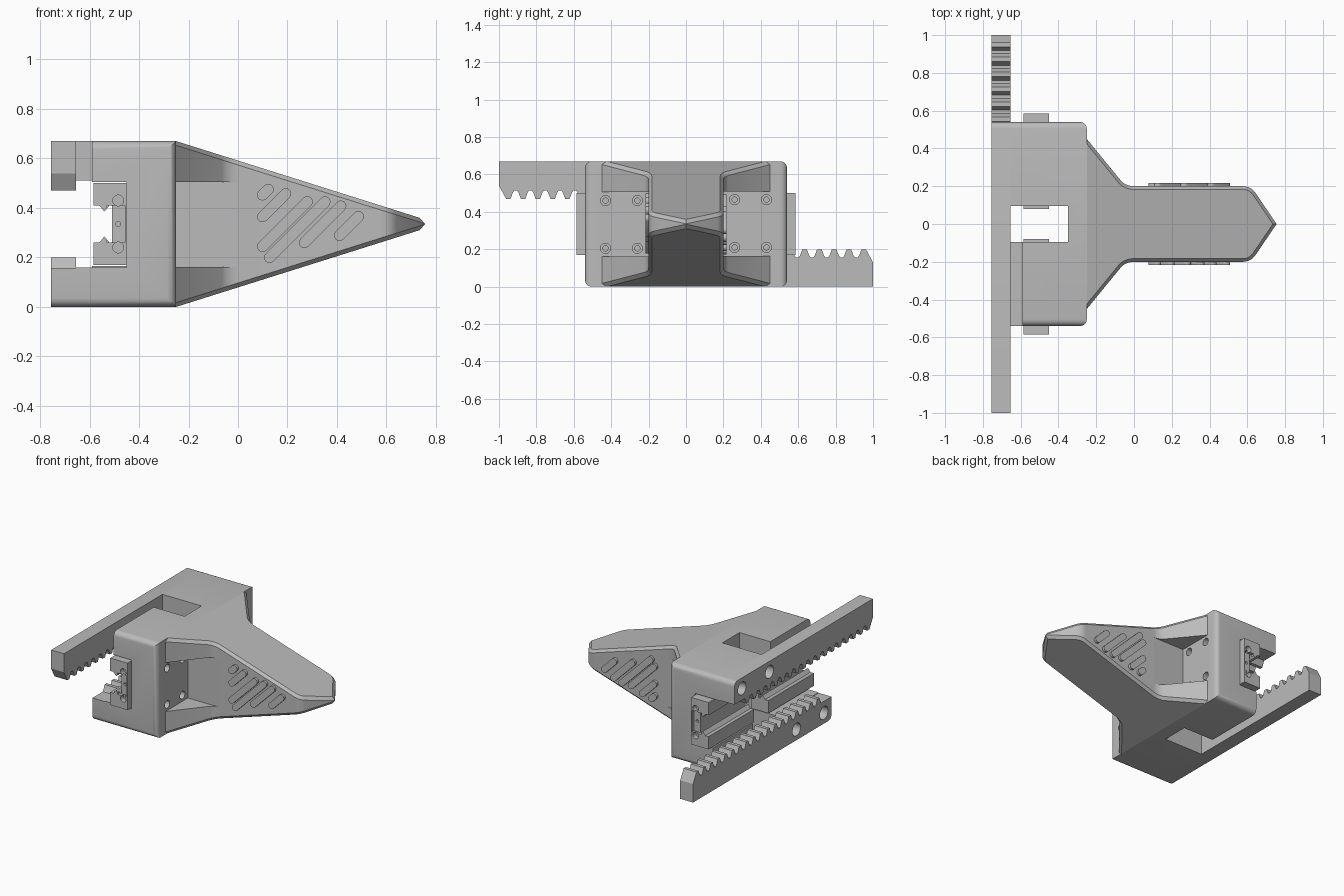
import bpy, bmesh
from math import sin, cos, pi, radians
from mathutils import Matrix, Vector

cube = bpy.data.objects.get("Cube")
if cube:
    bpy.data.objects.remove(cube, do_unlink=True)

H = 0.67      # overall height
MID = H / 2

grey = bpy.data.materials.new("plain grey")
grey.use_nodes = True
grey.diffuse_color = (0.5, 0.5, 0.5, 1)
grey.node_tree.nodes["Principled BSDF"].inputs["Base Color"].default_value = (0.5, 0.5, 0.5, 1)


def prism(name, pts, axis, lo, hi, shape=None):
    """Extrude a 2D profile along an axis; shape(bm) may refine it."""
    place = {"x": lambda a, b, t: (t, a, b),
             "y": lambda a, b, t: (a, t, b),
             "z": lambda a, b, t: (a, b, t)}[axis]
    bm = bmesh.new()
    rings = [[bm.verts.new(place(a, b, t)) for a, b in pts] for t in (lo, hi)]
    for ring in rings:
        bm.faces.new(ring)
    n = len(pts)
    for i in range(n):
        j = (i + 1) % n
        bm.faces.new((rings[0][i], rings[0][j], rings[1][j], rings[1][i]))
    bmesh.ops.recalc_face_normals(bm, faces=bm.faces)
    if shape:
        shape(bm)
    mesh = bpy.data.meshes.new(name)
    bm.to_mesh(mesh)
    bm.free()
    obj = bpy.data.objects.new(name, mesh)
    mesh.materials.append(grey)
    bpy.context.collection.objects.link(obj)
    return obj


def box(name, x0, x1, y0, y1, z0, z1):
    return prism(name, [(x0, y0), (x1, y0), (x1, y1), (x0, y1)], "z", z0, z1)


def arc(cx, cy, r, a0, a1, steps):
    return [(cx + r * cos(radians(a0 + (a1 - a0) * i / steps)),
             cy + r * sin(radians(a0 + (a1 - a0) * i / steps))) for i in range(steps + 1)]


def hole(axis, a, b, r, lo, hi):
    return prism("cutter", arc(a, b, r, 0, 345, 23), axis, lo, hi)


def activate(obj):
    bpy.ops.object.select_all(action="DESELECT")
    obj.select_set(True)
    bpy.context.view_layer.objects.active = obj


def cut(obj, *cutters):
    activate(obj)
    for c in cutters:
        c.hide_render = True
        mod = obj.modifiers.new("cut", "BOOLEAN")
        mod.operation, mod.solver, mod.object = "DIFFERENCE", "EXACT", c
        bpy.ops.object.modifier_apply(modifier=mod.name)
        bpy.data.objects.remove(c, do_unlink=True)


# Jaw block: C-shaped side profile with rounded outer edges
def round_outer(bm):
    edges = [e for e in bm.edges
             if all(v.co.y > 0.53 and min(v.co.z, H - v.co.z) < 0.001 for v in e.verts)]
    bmesh.ops.bevel(bm, geom=edges, offset=0.035, segments=5, profile=0.5, affect="EDGES")


block_profile = [(-0.655, H), (-0.25, H), (-0.25, 0), (-0.59, 0), (-0.59, 0.165),
                 (-0.45, 0.165), (-0.45, 0.51), (-0.655, 0.51)]
block = prism("jaw_block", block_profile, "y", 0, 0.54, round_outer)
cut(block, box("cutter", -0.7, -0.35, -0.1, 0.095, -0.1, 0.8))
for y in (0.26, 0.43):
    for z in (0.21, 0.465):
        cut(block, hole("x", y, z, 0.027, -0.29, -0.2), hole("x", y, z, 0.014, -0.36, -0.28))


# Jaw finger: half of a tapering wedge with flared gussets and chamfered edges
def taper(bm):
    for v in bm.verts:
        half = MID - (v.co.x + 0.25) * 0.315
        v.co.z = MID + (half if v.co.z > MID else -half)
    bm.normal_update()
    edges = []
    for e in bm.edges:
        a, b = sorted((abs(f.normal.z) for f in e.link_faces))
        wall = min(e.link_faces, key=lambda f: abs(f.normal.z))
        if a < 0.1 and b > 0.5 and wall.normal.y > -0.5 and wall.normal.x > -0.9:
            edges.append(e)
    bmesh.ops.bevel(bm, geom=edges, offset=0.017, segments=1, affect="EDGES", clamp_overlap=True)


outline = ([(-0.25, 0), (-0.25, 0.45)] + arc(0, 0.3, 0.1, 230, 270, 5)
           + arc(0.577, 0.12, 0.08, 90, 37, 5) + [(0.755, 0)])
finger = prism("jaw_finger", outline, "z", 0, H, taper)
cut(finger, box("cutter", -0.4, -0.002, 0.2, 0.7, 0.165, 0.508))

# Toothed rack: generated tooth profile with bolt holes
PITCH = 0.079
rack_pts = [(-1, H), (-1, 0.54)]
for i in range(18):
    y = -0.95 + i * PITCH
    if i:
        rack_pts += [(y - 0.031, 0.513), (y - 0.024, 0.502)]
    rack_pts += [(y - 0.012, 0.47), (y + 0.012, 0.47), (y + 0.024, 0.502), (y + 0.031, 0.513)]
rack_pts += [(0.54, 0.513)] + arc(0.505, H - 0.035, 0.035, 0, 90, 5)
rack = prism("rack", rack_pts, "x", -0.755, -0.655)
for y in (0.455, 0.15):
    cut(rack, hole("x", y, 0.595, 0.045, -0.8, -0.69), hole("x", y, 0.595, 0.025, -0.7, -0.6))

# Sliding carriage: grooved profile, recessed end and grease holes
half = [(-0.45, 0.165), (-0.585, 0.165), (-0.585, -0.165 + 0.24), (-0.56, 0.075),
        (-0.54, 0.05), (-0.52, 0.075), (-0.51, 0.075)]
profile = [(x, MID + d) for x, d in half] + [(x, MID - d) for x, d in reversed(half)]
carriage = prism("carriage", profile, "y", 0.08, 0.585)
cut(carriage, box("cutter", -0.53, -0.457, 0.565, 0.7, MID - 0.075, MID + 0.075))
for dz, r in ((0.095, 0.022), (-0.095, 0.022), (0, 0.01)):
    cut(carriage, hole("y", -0.484, MID + dz, r, 0.55, 0.7))

parts = [block, finger, rack, carriage]

# Grip ribs: slanted capsules, given as lower end, and rise
ribs = [(0.099, 0.452, 0.023), (0.099, 0.364, 0.094), (0.099, 0.244, 0.181),
        (0.127, 0.2, 0.225), (0.268, 0.26, 0.148), (0.41, 0.289, 0.077)]
for i, (x, z, rise) in enumerate(ribs):
    pts = arc(x + rise, z + rise, 0.022, -45, 135, 8) + arc(x, z, 0.022, 135, 315, 8)
    pts = [(px, H - pz) for px, pz in pts]
    parts.append(prism(f"grip_rib_{i + 1}", pts, "y", 0.19, 0.217))

# Second jaw: the same parts turned half way round the long axis
centre = Matrix.Translation(Vector((0, 0, MID)))
half_turn = centre @ Matrix.Rotation(pi, 4, "X") @ centre.inverted()
for part in parts:
    activate(part)
    bpy.ops.object.shade_smooth_by_angle(angle=radians(25))
    twin = part.copy()
    twin.data = part.data.copy()
    twin.data.transform(half_turn)
    twin.name = "front_" + part.name
    part.name = "back_" + part.name
    bpy.context.collection.objects.link(twin)
